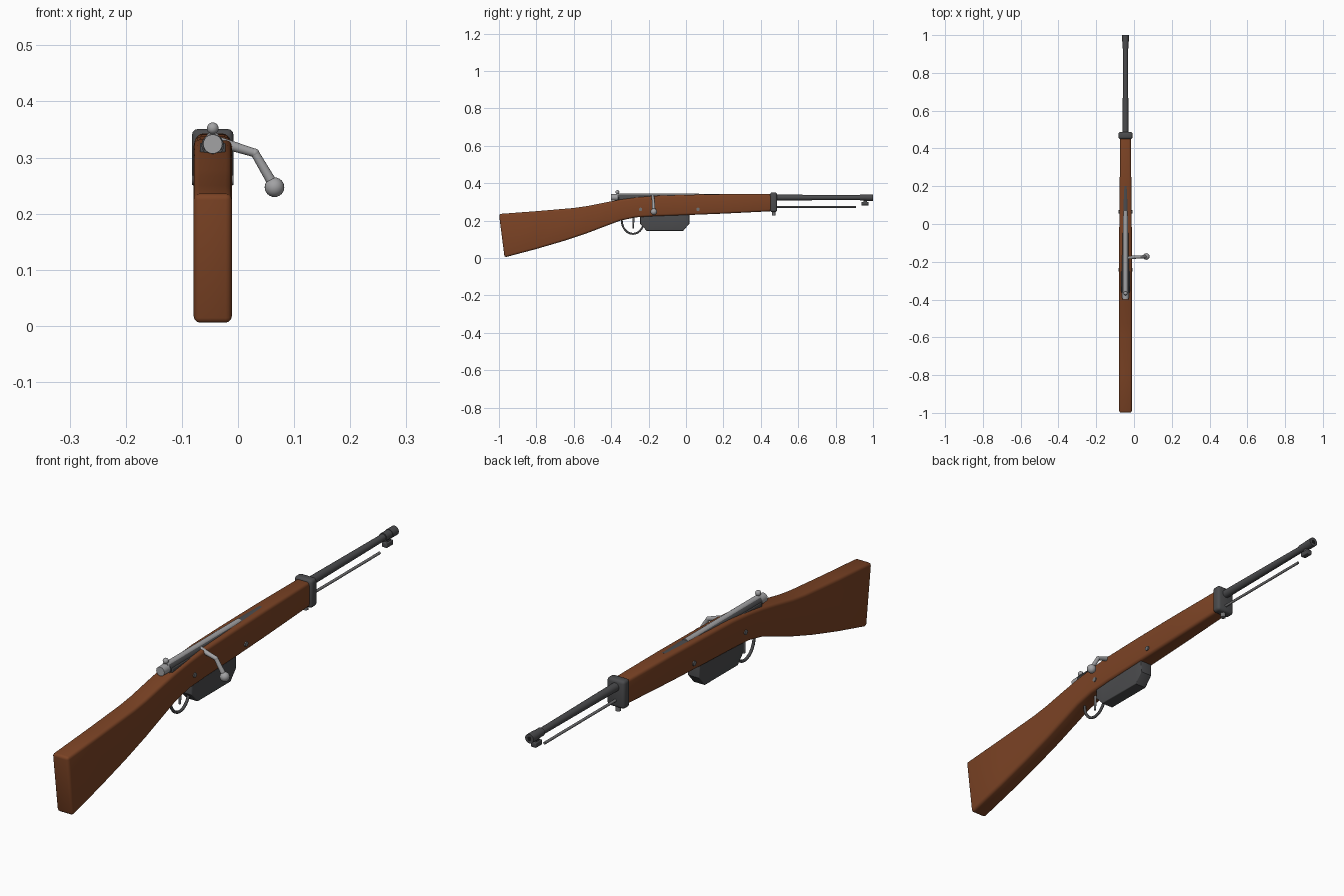
import bpy, bmesh, math
from mathutils import Vector

cube = bpy.data.objects.get("Cube")
if cube:
    bpy.data.objects.remove(cube, do_unlink=True)

AXIS = -0.045   # x of the long centre line


def material(name, r, g, b):
    m = bpy.data.materials.new(name)
    m.use_nodes = True
    m.diffuse_color = (r, g, b, 1)
    m.node_tree.nodes["Principled BSDF"].inputs["Base Color"].default_value = (r, g, b, 1)
    return m


wood = material("walnut wood", 0.2, 0.056, 0.018)
dark = material("dark gunmetal", 0.07, 0.071, 0.075)
mid = material("grey steel", 0.17, 0.17, 0.175)
light = material("bright steel", 0.36, 0.36, 0.37)
black = material("bore black", 0.01, 0.01, 0.01)


def finish(name, bm, mat):
    bmesh.ops.recalc_face_normals(bm, faces=bm.faces)
    mesh = bpy.data.meshes.new(name)
    bm.to_mesh(mesh)
    bm.free()
    mesh.materials.append(mat)
    ob = bpy.data.objects.new(name, mesh)
    bpy.context.collection.objects.link(ob)
    bpy.ops.object.select_all(action='DESELECT')
    ob.select_set(True)
    bpy.context.view_layer.objects.active = ob
    bpy.ops.object.shade_smooth_by_angle(angle=math.radians(35))
    return ob


def loft(name, stations, mat, bevel):
    """Skin rectangles given as (top y, top z, bottom y, bottom z, half width)."""
    bm = bmesh.new()
    rings = []
    for ty, tz, by, bz, w in stations:
        corners = ((-w, by, bz), (w, by, bz), (w, ty, tz), (-w, ty, tz))
        rings.append([bm.verts.new((AXIS + x, y, z)) for x, y, z in corners])
    for a, b in zip(rings, rings[1:]):
        for i in range(4):
            j = (i + 1) % 4
            bm.faces.new((a[i], a[j], b[j], b[i]))
    bm.faces.new(rings[0])
    bm.faces.new(rings[-1])
    bmesh.ops.recalc_face_normals(bm, faces=bm.faces)
    hard = [e for e in bm.edges if e.calc_face_angle() > 1]
    bmesh.ops.bevel(bm, geom=hard, offset=bevel, segments=3, profile=0.5,
                    affect='EDGES', clamp_overlap=True)
    return finish(name, bm, mat)


def block(name, y0, y1, z0, z1, w, mat, bevel=0.003):
    return loft(name, [(y0, z1, y0, z0, w), (y1, z1, y1, z0, w)], mat, bevel)


def rod(name, start, end, r0, r1, mat, sides=24):
    a, b = Vector(start), Vector(end)
    bm = bmesh.new()
    bmesh.ops.create_cone(bm, cap_ends=True, segments=sides, radius1=r0, radius2=r1,
                          depth=(b - a).length)
    bm.transform((b - a).to_track_quat('Z', 'Y').to_matrix().to_4x4())
    bmesh.ops.translate(bm, vec=(a + b) / 2, verts=bm.verts)
    return finish(name, bm, mat)


def barrel_rod(name, y0, y1, z, r0, r1, mat):
    return rod(name, (AXIS, y0, z), (AXIS, y1, z), r0, r1, mat)


def ball(name, centre, r, mat):
    bm = bmesh.new()
    bmesh.ops.create_uvsphere(bm, u_segments=20, v_segments=12, radius=r)
    bmesh.ops.translate(bm, vec=centre, verts=bm.verts)
    return finish(name, bm, mat)


# Wooden stock, butt to fore-end
loft("stock", [
    (-1, 0.235, -0.97, 0.003, 0.034),
    (-0.8, 0.25, -0.8, 0.048, 0.034),
    (-0.6, 0.267, -0.65, 0.092, 0.034),
    (-0.53, 0.277, -0.53, 0.132, 0.034),
    (-0.43, 0.297, -0.43, 0.17, 0.034),
    (-0.35, 0.312, -0.35, 0.2, 0.034),
    (-0.27, 0.323, -0.27, 0.217, 0.034),
    (-0.17, 0.332, -0.17, 0.223, 0.034),
    (0, 0.337, 0, 0.229, 0.033),
    (0.2, 0.341, 0.2, 0.237, 0.031),
    (0.46, 0.343, 0.46, 0.25, 0.028)], wood, 0.011)

# Front band and its screw
block("front_band", 0.45, 0.487, 0.245, 0.351, 0.037, dark, 0.011)
rod("band_stud", (AXIS, 0.469, 0.25), (AXIS, 0.469, 0.228), 0.01, 0.01, mid)

# Barrel, muzzle and sight
barrel_rod("barrel", 0.47, 0.95, 0.323, 0.016, 0.0125, dark)
barrel_rod("muzzle_sleeve", 0.93, 0.97, 0.323, 0.016, 0.016, dark)
barrel_rod("muzzle_ring", 0.965, 1, 0.323, 0.0175, 0.0175, dark)
barrel_rod("muzzle_bore", 0.995, 1.0005, 0.323, 0.008, 0.008, black)
block("sight_stem", 0.948, 0.968, 0.29, 0.315, 0.006, dark, 0.001)
block("sight_block", 0.938, 0.976, 0.281, 0.3, 0.011, dark)
barrel_rod("cleaning_rod", 0.47, 0.91, 0.272, 0.005, 0.005, mid)

# Receiver and bolt
barrel_rod("receiver", -0.365, 0.2, 0.322, 0.02, 0.02, dark)
block("receiver_base", -0.36, -0.2, 0.306, 0.326, 0.023, dark)
barrel_rod("bolt_body", -0.37, 0.07, 0.333, 0.0125, 0.0125, light)
barrel_rod("bolt_cap", -0.4, -0.36, 0.324, 0.017, 0.018, light)
rod("cocking_post", (AXIS, -0.367, 0.335), (AXIS, -0.367, 0.352), 0.005, 0.005, light)
ball("cocking_knob", (AXIS, -0.367, 0.352), 0.0105, light)

# Bent bolt handle
root, bend, tip = (AXIS, -0.178, 0.331), (0.03, -0.175, 0.308), (0.064, -0.172, 0.25)
rod("handle_root", root, bend, 0.01, 0.0075, light)
ball("handle_bend", bend, 0.008, light)
rod("handle_arm", bend, tip, 0.0075, 0.009, light)
ball("handle_knob", (0.065, -0.172, 0.247), 0.0175, light)

# Side screws through the stock
for name, y in (("rear_screw", -0.243), ("front_screw", 0.064)):
    rod(name, (AXIS - 0.037, y, 0.26), (AXIS + 0.037, y, 0.26), 0.009, 0.009, mid)

# Magazine with chamfered lower corners
loft("magazine", [
    (-0.245, 0.24, -0.245, 0.182, 0.025),
    (-0.21, 0.24, -0.21, 0.145, 0.025),
    (-0.015, 0.24, -0.015, 0.145, 0.025),
    (0.018, 0.24, 0.018, 0.183, 0.025)], dark, 0.003)

# Trigger and guard
rod("trigger", (AXIS, -0.28, 0.225), (AXIS, -0.283, 0.157), 0.006, 0.004, mid)
curve = bpy.data.curves.new("trigger_guard", 'CURVE')
curve.dimensions = '3D'
curve.bevel_depth = 0.0055
curve.bevel_resolution = 3
curve.use_fill_caps = True
spline = curve.splines.new('POLY')
steps = 20
spline.points.add(steps)
for i, p in enumerate(spline.points):
    t = math.pi * (1 + i / steps)
    p.co = (AXIS, -0.284 + 0.059 * math.cos(t), 0.2 + 0.071 * math.sin(t), 1)
curve.materials.append(dark)
guard = bpy.data.objects.new("trigger_guard", curve)
bpy.context.collection.objects.link(guard)
